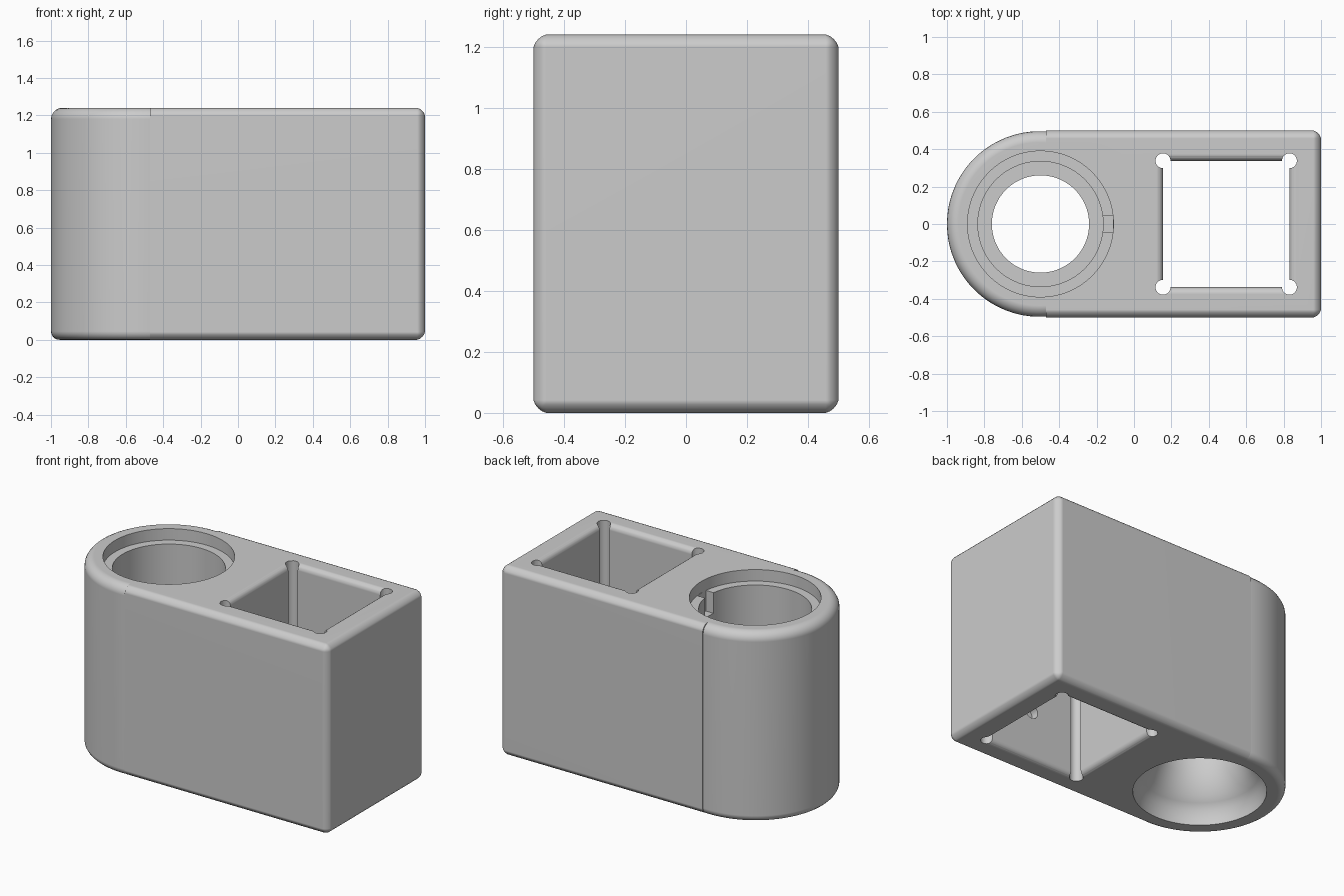
import bpy, bmesh, math
from mathutils import Matrix

if "Cube" in bpy.data.objects:
    bpy.data.objects.remove(bpy.data.objects["Cube"], do_unlink=True)

TOP = 1.24
RING_X = -0.5
POCKET_X = 0.493
POCKET_HALF = 0.338

grey = bpy.data.materials.new("light_grey")
grey.use_nodes = True
colour = (0.6, 0.6, 0.6, 1)
grey.diffuse_color = colour
grey.node_tree.nodes["Principled BSDF"].inputs["Base Color"].default_value = colour


def make_object(name, bm):
    bmesh.ops.recalc_face_normals(bm, faces=bm.faces)
    mesh = bpy.data.meshes.new(name)
    bm.to_mesh(mesh)
    bm.free()
    mesh.materials.append(grey)
    obj = bpy.data.objects.new(name, mesh)
    bpy.context.collection.objects.link(obj)
    return obj


def lathe(name, profile, x=0, y=0, sides=96):
    """Closed solid from (radius, height) points listed along z."""
    bm = bmesh.new()
    rings = []
    angles = [2 * math.pi * (i + 0.5) / sides for i in range(sides)]
    for r, z in profile:
        rings.append([bm.verts.new((x + r * math.cos(a), y + r * math.sin(a), z)) for a in angles])
    for low, high in zip(rings, rings[1:]):
        for i in range(sides):
            j = (i + 1) % sides
            bm.faces.new((low[i], low[j], high[j], high[i]))
    bm.faces.new(rings[0][::-1])
    bm.faces.new(rings[-1])
    return make_object(name, bm)


def block(name, low, high):
    bm = bmesh.new()
    size = [b - a for a, b in zip(low, high)]
    mid = [(a + b) / 2 for a, b in zip(low, high)]
    matrix = Matrix.Translation(mid) @ Matrix.Diagonal((*size, 1))
    bmesh.ops.create_cube(bm, size=1, matrix=matrix)
    return make_object(name, bm)


def arc(steps=5):
    return [math.pi / 2 * i / steps for i in range(steps + 1)]


def combine(target, tool, operation):
    tool.hide_render = True
    mod = target.modifiers.new("combine", 'BOOLEAN')
    mod.operation = operation
    mod.solver = 'EXACT'
    mod.object = tool
    bpy.context.view_layer.objects.active = target
    bpy.ops.object.modifier_apply(modifier=mod.name)
    bpy.data.objects.remove(tool, do_unlink=True)


# Box part, softened on all edges except where it meets the round end
body = block("holder_body", (-0.47, -0.5, 0), (1, 0.5, TOP))
bm = bmesh.new()
bm.from_mesh(body.data)
outer = [e for e in bm.edges if max(v.co.x for v in e.verts) > 0]
bmesh.ops.bevel(bm, geom=outer, offset=0.042, segments=4, profile=0.4, affect='EDGES')
bm.to_mesh(body.data)
bm.free()

# Round end, a touch narrower than the box, with softened rims
radius, fillet, foot = 0.496, 0.06, 0.045
rim = [(radius - foot + foot * math.sin(a), foot - foot * math.cos(a)) for a in arc()]
rim += [(radius - fillet + fillet * math.cos(a), TOP - fillet + fillet * math.sin(a)) for a in arc()]
combine(body, lathe("round_end", rim, radius - 1), 'UNION')

# Stepped round bore with a wider bowl underneath
bore = [(0.39, -0.1), (0.39, 0), (0.386, 0.04), (0.371, 0.085), (0.347, 0.125), (0.31, 0.155),
        (0.26, 0.275), (0.26, 0.4), (0.335, 0.4), (0.335, 1.165),
        (0.39, 1.165), (0.39, TOP + 0.1)]
combine(body, lathe("bore_cutter", bore, RING_X), 'DIFFERENCE')

# Key slot in the bore ledge
combine(body, block("slot_cutter", (-0.2, -0.045, 1.03), (-0.112, 0.045, 1.2)), 'DIFFERENCE')


def flared(half, lip):
    """Straight shaft with rounded lips at both ends."""
    low = [(half + lip, -0.1)]
    low += [(half + lip * (1 - math.cos(a)), lip * (1 - math.sin(a))) for a in reversed(arc())]
    return low + [(r, TOP - z) for r, z in reversed(low)]


# Square pocket and its four corner relief holes
square = [(r * math.sqrt(2), z) for r, z in flared(POCKET_HALF, 0.036)]
combine(body, lathe("pocket_cutter", square, POCKET_X, sides=4), 'DIFFERENCE')
for sx in (-1, 1):
    for sy in (-1, 1):
        relief = lathe("relief_cutter", [(0.04, -0.1), (0.04, TOP + 0.1)],
                       POCKET_X + sx * POCKET_HALF, sy * POCKET_HALF, 24)
        combine(body, relief, 'DIFFERENCE')

# Shallow round dimple low on the front wall of the pocket
dimple = lathe("dimple_cutter", [(0.045, 0), (0.045, 0.09)], sides=24)
dimple.location = (POCKET_X, -0.3, 0.32)
dimple.rotation_euler.x = math.pi / 2
combine(body, dimple, 'DIFFERENCE')

# Shading
bpy.ops.object.select_all(action='DESELECT')
body.select_set(True)
bpy.context.view_layer.objects.active = body
bpy.ops.object.shade_smooth_by_angle(angle=math.radians(30))
weighted = body.modifiers.new("even_normals", 'WEIGHTED_NORMAL')
weighted.keep_sharp = True
